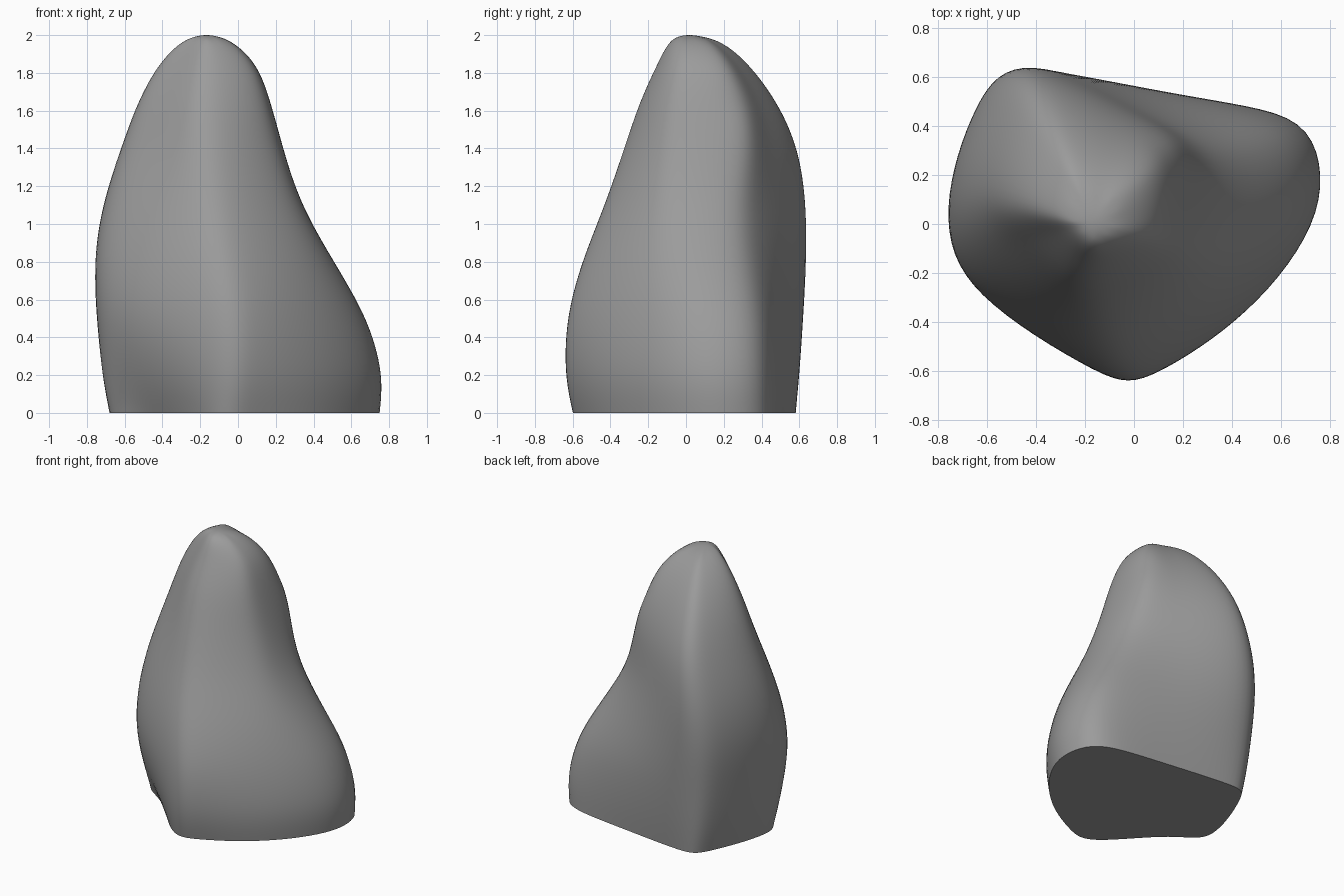
import bpy, bmesh
from mathutils import Vector

cube = bpy.data.objects.get("Cube")
if cube:
    bpy.data.objects.remove(cube, do_unlink=True)

# Key outlines by height, counter-clockwise from the east corner
OUTLINES = [
    (0, [(.74, .06), (.65, .4), (.18, .52), (-.34, .58), (-.54, .45),
         (-.68, 0), (-.48, -.22), (-.15, -.55), (.1, -.56), (.45, -.34)]),
    (.45, [(.7, .04), (.63, .38), (.18, .54), (-.39, .62), (-.62, .46),
           (-.74, .06), (-.62, -.3), (-.17, -.59), (.1, -.6), (.44, -.34)]),
    (1.05, [(.36, -.02), (.3, .25), (.02, .46), (-.4, .63), (-.63, .47),
            (-.73, .1), (-.58, -.2), (-.25, -.41), (0, -.41), (.26, -.23)]),
    (1.7, [(.15, .03), (.12, .26), (-.06, .36), (-.3, .44), (-.43, .36),
           (-.51, .1), (-.4, -.06), (-.25, -.2), (-.08, -.21), (.09, -.12)])]

# Height, then the width and depth limits there
LEVELS = [(0, -.68, .73, -.56, .58), (.2, -.72, .75, -.605, .6),
          (.5, -.745, .67, -.6, .62), (.8, -.765, .5, -.52, .637),
          (1.1, -.72, .33, -.4, .637), (1.4, -.62, .235, -.305, .595),
          (1.65, -.53, .17, -.23, .48), (1.85, -.42, .1, -.14, .33),
          (1.97, -.3, -.03, -.085, .19)]


def unit_outline(points):
    """Fit an outline to the unit square."""
    xs, ys = zip(*points)
    return [Vector(((x - min(xs)) / (max(xs) - min(xs)),
                    (y - min(ys)) / (max(ys) - min(ys)))) for x, y in points]


def outline_at(z):
    """Blend the two key outlines around a height."""
    for (z0, low), (z1, high) in zip(OUTLINES, OUTLINES[1:]):
        if z <= z1:
            break
    t = min((z - z0) / (z1 - z0), 1)
    return unit_outline([a.lerp(b, t) for a, b in
                         zip(unit_outline(low), unit_outline(high))])


def cage(points):
    """Find the control ring whose smoothed curve meets the points."""
    n, ring = len(points), points
    for step in range(8):
        ring = [1.5 * p - (ring[i - 1] + ring[(i + 1) % n]) / 4
                for i, p in enumerate(points)]
    return ring


def ring_points(z, x0, x1, y0, y1):
    return cage([Vector((x0 + p.x * (x1 - x0), y0 + p.y * (y1 - y0), z))
                 for p in outline_at(z)])


# Stone body lofted through the levels
bm = bmesh.new()
rings = [[bm.verts.new(p) for p in ring_points(*level)] for level in LEVELS]
count = len(rings[0])
for lower, upper in zip(rings, rings[1:]):
    for i in range(count):
        j = (i + 1) % count
        bm.faces.new((lower[i], lower[j], upper[j], upper[i]))

# Rounded peak and flat underside
peak = bm.verts.new((-.17, 0, 2.015))
for i in range(count):
    bm.faces.new((rings[-1][i], rings[-1][(i + 1) % count], peak))
base = bm.faces.new(rings[0][::-1])
crease = bm.edges.layers.float.new("crease_edge")
for edge in base.edges:
    edge[crease] = 1

# Crisper ridge up the back corner
for lower, upper in zip(rings[:-3], rings[1:-2]):
    bm.edges.get((lower[1], upper[1]))[crease] = .2

mesh = bpy.data.meshes.new("standing_stone")
bm.to_mesh(mesh)
bm.free()
stone = bpy.data.objects.new("standing_stone", mesh)
bpy.context.collection.objects.link(stone)

# Grey stone colour
grey = bpy.data.materials.new("stone_grey")
grey.use_nodes = True
grey.diffuse_color = (.33, .33, .33, 1)
grey.node_tree.nodes["Principled BSDF"].inputs["Base Color"].default_value = grey.diffuse_color
mesh.materials.append(grey)

# Smooth weathered surface with a sharp base rim
subsurf = stone.modifiers.new("weathering", 'SUBSURF')
subsurf.levels = subsurf.render_levels = 3
bpy.context.view_layer.objects.active = stone
stone.select_set(True)
bpy.ops.object.modifier_apply(modifier=subsurf.name)
bpy.ops.object.shade_smooth_by_angle(angle=.8)
